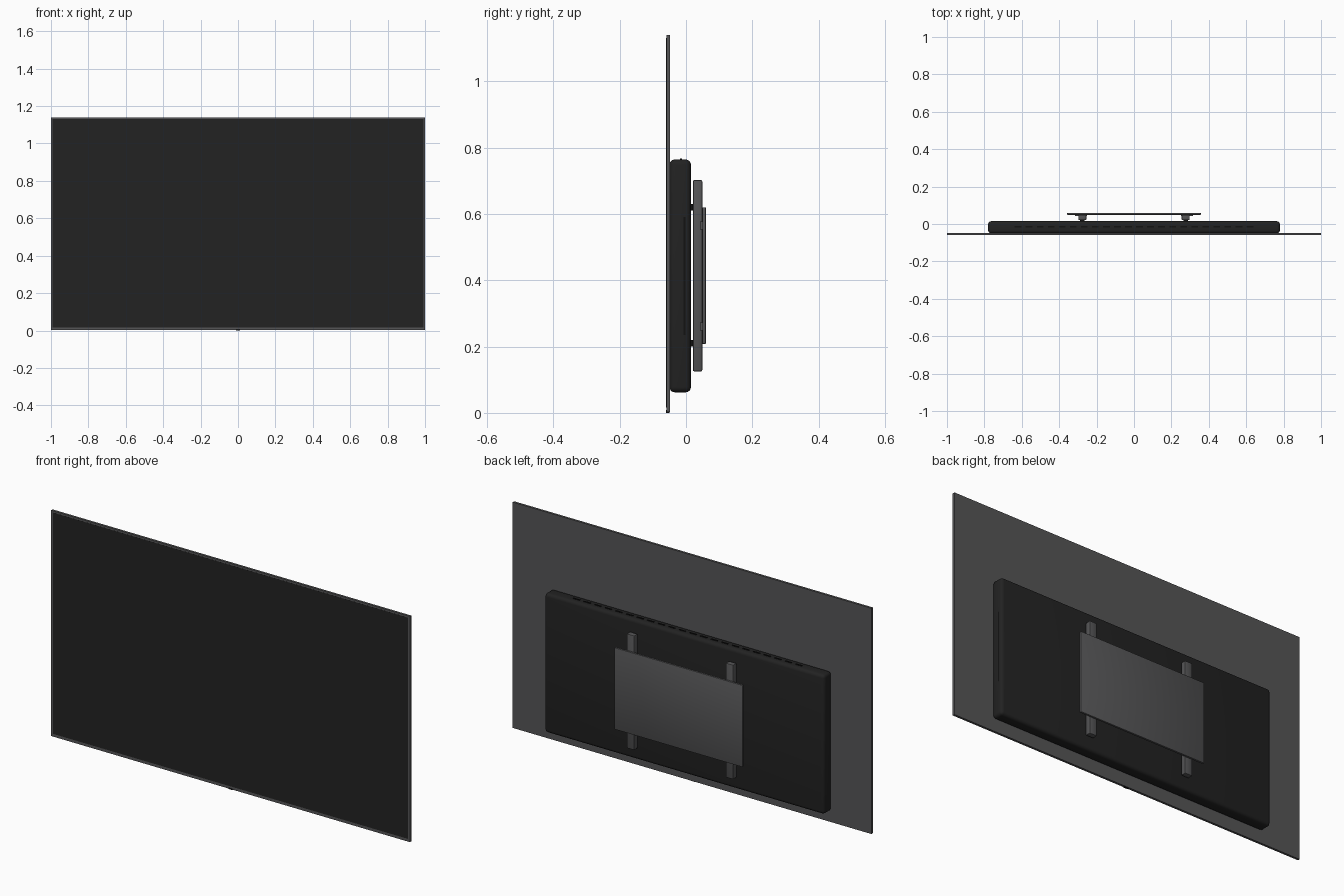
import bpy, bmesh
from mathutils import Vector

if "Cube" in bpy.data.objects:
    bpy.data.objects.remove(bpy.data.objects["Cube"])


def material(name, color):
    m = bpy.data.materials.new(name)
    m.use_nodes = True
    m.diffuse_color = color
    m.node_tree.nodes["Principled BSDF"].inputs["Base Color"].default_value = color
    return m


GREY = material("grey metal", (0.09, 0.09, 0.093, 1))
BLACK = material("black plastic", (0.016, 0.016, 0.016, 1))
DARK = material("vent black", (0.006, 0.006, 0.006, 1))


def box(name, mat, x, y, z, bevel=0, segments=3):
    """Box from (min, max) ranges, with optional rounded edges."""
    low, high = Vector((x[0], y[0], z[0])), Vector((x[1], y[1], z[1]))
    bm = bmesh.new()
    bmesh.ops.create_cube(bm, size=1)
    bmesh.ops.scale(bm, vec=high - low, verts=bm.verts)
    bmesh.ops.translate(bm, vec=(low + high) / 2, verts=bm.verts)
    if bevel:
        bmesh.ops.bevel(bm, geom=bm.edges[:], offset=bevel, segments=segments,
                        profile=0.5, affect='EDGES')
    mesh = bpy.data.meshes.new(name)
    bm.to_mesh(mesh)
    bm.free()
    mesh.materials.append(mat)
    obj = bpy.data.objects.new(name, mesh)
    bpy.context.collection.objects.link(obj)
    if bevel:
        for p in mesh.polygons:
            p.use_smooth = True
        bpy.ops.object.select_all(action='DESELECT')
        obj.select_set(True)
        bpy.context.view_layer.objects.active = obj
        bpy.ops.object.shade_smooth_by_angle()
    return obj


# Thin display panel with a grey rim and an inset screen plate
box("display_panel", GREY, (-1, 1), (-0.0595, -0.048), (0.002, 1.14))
box("screen", BLACK, (-0.991, 0.991), (-0.06, -0.055), (0.016, 1.131))
box("sensor", DARK, (-0.012, 0.012), (-0.06, -0.05), (0, 0.008))

# Electronics housing on the back
box("rear_housing", BLACK, (-0.78, 0.78), (-0.05, 0.015), (0.062, 0.764), 0.016, 4)

# Row of vents along the top, and the connector slot on the left end
VENTS = 22
for i in range(VENTS):
    x = -0.62 + 1.24 * i / (VENTS - 1)
    box(f"top_vent_{i + 1}", DARK, (x - 0.018, x + 0.018), (-0.018, -0.012), (0.76, 0.767))
box("connector_slot", DARK, (0.775, 0.781), (-0.007, -0.002), (0.235, 0.59))

# Mounting rails with spacers and plate hooks, one set per side
for side, s in (("left", 1), ("right", -1)):
    def span(a, b):
        return tuple(sorted((s * a, s * b)))

    box(f"{side}_rail", GREY, span(0.255, 0.297), (0.021, 0.049), (0.125, 0.702), 0.004, 2)
    for level, z in (("lower", 0.21), ("upper", 0.62)):
        box(f"{side}_{level}_spacer", DARK, span(0.264, 0.288), (0.012, 0.024),
            (z - 0.01, z + 0.01))
    for level, z in (("lower", 0.26), ("upper", 0.565)):
        box(f"{side}_{level}_hook", GREY, span(0.25, 0.315), (0.042, 0.052),
            (z - 0.012, z + 0.012))

# Wall plate
box("wall_plate", GREY, (-0.357, 0.357), (0.049, 0.06), (0.208, 0.62), 0.002, 2)
